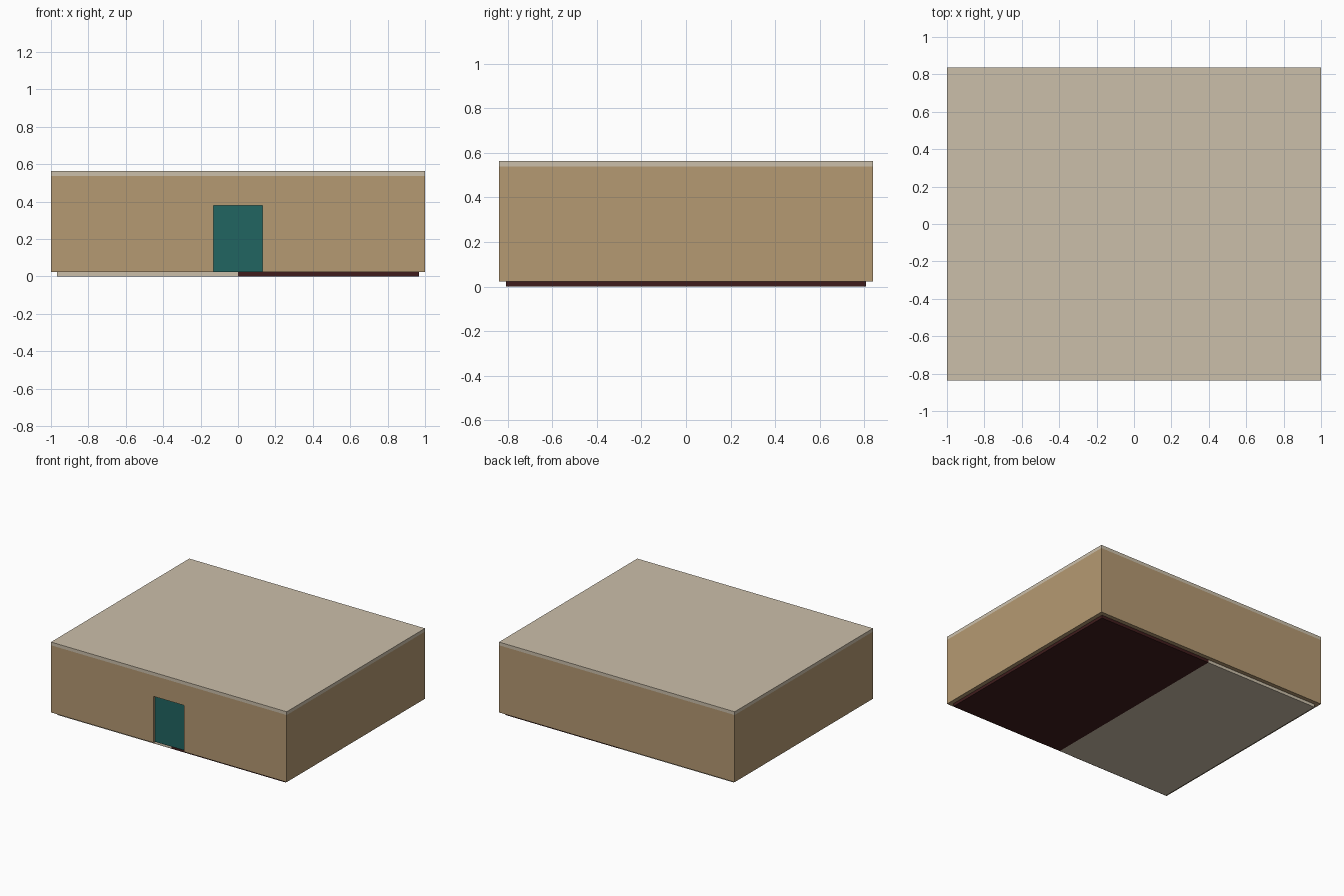
import bpy

if "Cube" in bpy.data.objects:
    bpy.data.objects.remove(bpy.data.objects["Cube"])

W, D = 1.0, 0.838            # half width and half depth of the building
T = 0.032                    # wall thickness
Z0, Z1, Z2 = 0.023, 0.538, 0.563   # floor top, wall top, roof top
DOOR, DOOR_TOP = 0.13, 0.379       # door half width, door head height


def material(name, rgb):
    mat = bpy.data.materials.new(name)
    mat.diffuse_color = (*rgb, 1)
    mat.use_nodes = True
    mat.node_tree.nodes["Principled BSDF"].inputs["Base Color"].default_value = mat.diffuse_color
    return mat


def box(name, lo, hi, mat=None):
    bpy.ops.mesh.primitive_cube_add(size=1)
    ob = bpy.context.object
    ob.name = name
    for v in ob.data.vertices:
        v.co = [lo[i] if v.co[i] < 0 else hi[i] for i in range(3)]
    if mat:
        ob.data.materials.append(mat)
    return ob


def cut(target, cutter):
    cutter.hide_render = True
    cutter.hide_viewport = True
    mod = target.modifiers.new(cutter.name, 'BOOLEAN')
    mod.operation = 'DIFFERENCE'
    mod.solver = 'EXACT'
    mod.object = cutter


plaster = material("tan_plaster", (0.46, 0.32, 0.17))
stone = material("pale_stone", (0.60, 0.52, 0.40))
carpet = material("dark_red_floor", (0.05, 0.012, 0.012))
teal = material("teal_paint", (0.015, 0.13, 0.12))

# Floor in two halves
box("floor_left", (-W + T, -D + T, 0), (0, D - T, Z0), stone)
box("floor_right", (0, -D + T, 0), (W - T, D - T, Z0), carpet)

# Hollow wall shell with the doorway cut out
walls = box("walls", (-W, -D, Z0), (W, D, Z1), plaster)
cut(walls, box("room_cutter", (-W + T, -D + T, -1), (W - T, D - T, 1)))
cut(walls, box("doorway_cutter", (-DOOR, -D - 0.1, -0.1), (DOOR, -D + 0.1, DOOR_TOP)))

# Door panel set back in the doorway
box("door", (-DOOR, -D + 0.02, Z0), (DOOR, -D + T, DOOR_TOP), teal)

# Flat roof slab
box("roof", (-W, -D, Z1), (W, D, Z2), stone)
